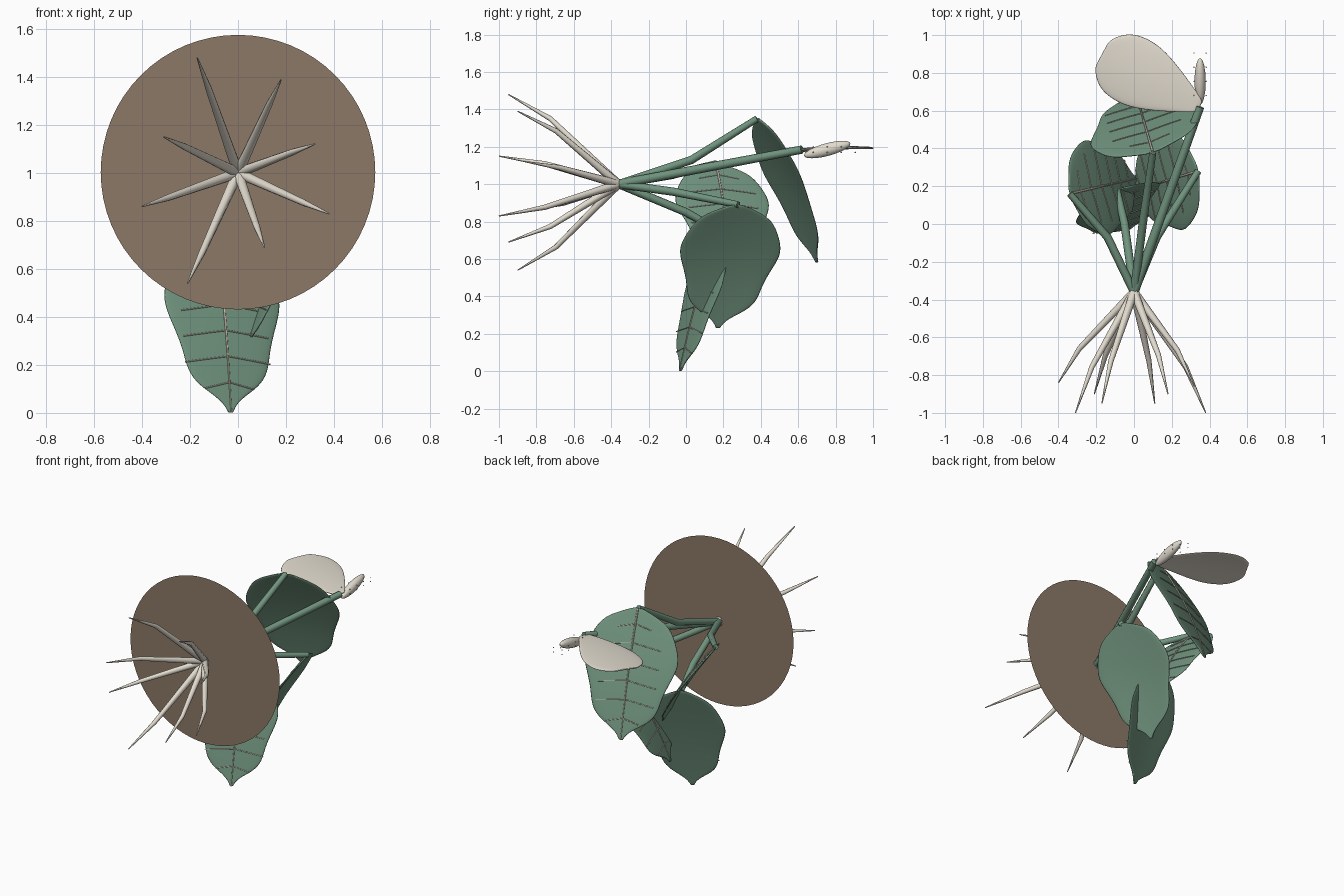
import bpy, bmesh, math
from mathutils import Vector as V

cube = bpy.data.objects.get("Cube")
if cube:
    bpy.data.objects.remove(cube)


def material(name, rgb):
    m = bpy.data.materials.new(name)
    m.use_nodes = True
    m.diffuse_color = (*rgb, 1)
    m.node_tree.nodes["Principled BSDF"].inputs["Base Color"].default_value = (*rgb, 1)
    return m


GREEN = material("leaf green", (0.165, 0.295, 0.21))
CREAM = material("cream", (0.76, 0.71, 0.62))
VEIN = material("vein tan", (0.56, 0.50, 0.42))
SOIL = material("soil brown", (0.26, 0.19, 0.135))
CROWN = V((0, -0.36, 1.0))


def add(name, data, mat):
    ob = bpy.data.objects.new(name, data)
    bpy.context.scene.collection.objects.link(ob)
    data.materials.append(mat)
    return ob


def tubes(name, paths, mat):
    """Each path is a list of (point, radius)."""
    cu = bpy.data.curves.new(name, "CURVE")
    cu.dimensions = "3D"
    cu.bevel_depth = 1
    cu.bevel_resolution = 2
    cu.use_fill_caps = True
    for path in paths:
        sp = cu.splines.new("POLY")
        sp.points.add(len(path) - 1)
        for p, (co, r) in zip(sp.points, path):
            p.co = (*co, 1)
            p.radius = r
    return add(name, cu, mat)


def mesh_object(name, bm, mat, smooth=True):
    bmesh.ops.recalc_face_normals(bm, faces=bm.faces)
    for f in bm.faces:
        f.smooth = smooth
    me = bpy.data.meshes.new(name)
    bm.to_mesh(me)
    bm.free()
    return add(name, me, mat)


def blade(name, base, tip, across, profile, mat, width, bow, droop):
    """Leaf-shaped sheet; returns a function giving points on its upper side."""
    base, tip = V(base), V(tip)
    m = tip - base
    w = V(across)
    w = (w - m * w.dot(m) / m.dot(m)).normalized()
    n = w.cross(m).normalized()
    if n.z < 0:
        n = -n

    def point(t, d, lift=0.0):
        return base + m * t + w * d + n * (bow * math.sin(math.pi * t) - droop * d * d + lift)

    bm = bmesh.new()
    rows = [[bm.verts.new(point(t, s * h * width)) for s in (-1, -0.6, 0, 0.6, 1)]
            for t, h in profile]
    for a, b in zip(rows, rows[1:]):
        for i in range(4):
            bm.faces.new((a[i], a[i + 1], b[i + 1], b[i]))
    ob = mesh_object(name, bm, mat)
    sol = ob.modifiers.new("thickness", "SOLIDIFY")
    sol.thickness = 0.012
    sol.offset = 0
    sub = ob.modifiers.new("round", "SUBSURF")
    sub.levels = sub.render_levels = 2
    return point


LEAF = [(0, 0.025), (0.04, 0.10), (0.10, 0.195), (0.20, 0.245), (0.33, 0.285),
        (0.42, 0.285), (0.53, 0.25), (0.65, 0.215), (0.77, 0.20), (0.85, 0.15),
        (0.91, 0.07), (0.96, 0.025), (1, 0.012)]

# Leaves: stem bend, blade base, blade tip, direction across the blade, width, bow
leaves = {
    "back": ((0.05, 0.03, 1.13), (0.10, 0.38, 1.35), (0.01, 0.70, 0.58), (0.95, 0.31, 0), 1.1, 0.03),
    "lower": ((-0.05, 0.0, 0.85), (-0.09, 0.18, 0.75), (-0.03, -0.03, 0.0), (0.93, 0.37, 0), 0.92, 0.015),
    "left": ((0.12, -0.07, 0.96), (0.34, 0.28, 0.89), (0.0, 0.17, 0.23), (-0.2, 1, 0), 0.98, 0.03),
    "right": ((-0.14, -0.07, 1.05), (-0.34, 0.16, 1.11), (0.01, 0.24, 0.54), (-0.25, 0.95, 0), 0.92, 0.03),
}
for side, (bend, base, tip, across, width, bow) in leaves.items():
    tubes(side + "_leaf_stem", [[(CROWN, 0.022), (bend, 0.022), (base, 0.018)]], GREEN)
    point = blade(side + "_leaf", base, tip, across, LEAF, GREEN, width, bow, 0.2)
    # Midrib and paired side veins
    paths = [[(point(i / 12, 0, 0.006), 0.006 - 0.003 * i / 12) for i in range(13)]]
    for k in range(6):
        t = 0.12 + 0.143 * k
        reach = 0.11 if k in (0, 5) else 0.19
        for sign in (-1, 1):
            paths.append([(point(t + 0.035 * j / 3, sign * reach * j / 3, 0.006), 0.0028)
                          for j in range(4)])
    tubes(side + "_leaf_veins", paths, VEIN)

# Flower stem and spathe
flower = V((0.35, 0.62, 1.185))
tubes("flower_stem", [[(CROWN, 0.025), (flower, 0.022)]], GREEN)
SPATHE = [(0, 0.03), (0.08, 0.06), (0.22, 0.10), (0.40, 0.15), (0.60, 0.19),
          (0.80, 0.185), (0.91, 0.15), (0.98, 0.10), (1, 0.07)]
blade("spathe", flower, (-0.17, 0.90, 1.195), (0.55, 0.83, 0.05), SPATHE, CREAM, 1, 0.008, 0.5)

# Spadix with small florets around it
bm = bmesh.new()
bmesh.ops.create_uvsphere(bm, u_segments=16, v_segments=12, radius=1)
spadix = mesh_object("spadix", bm, CREAM)
spadix.location = (0.35, 0.755, 1.185)
spadix.scale = (0.03, 0.128, 0.034)
spadix.rotation_euler.x = math.radians(15)
bm = bmesh.new()
for y in (0.68, 0.755, 0.83, 0.905):
    for dx in (-0.032, 0.032):
        for dz in (-0.015, 0.015):
            geo = bmesh.ops.create_icosphere(bm, subdivisions=1, radius=0.004)
            bmesh.ops.translate(bm, verts=geo["verts"], vec=(0.35 + dx, y, 1.185 + dz))
mesh_object("florets", bm, CREAM)

# Soil disc
bm = bmesh.new()
bmesh.ops.create_circle(bm, cap_ends=True, segments=64, radius=0.572)
disc = mesh_object("soil_disc", bm, SOIL, False)
disc.location = (0, -0.36, 1.003)
disc.rotation_euler.x = math.pi / 2

# Roots, each bent once and tapering to its tip
tips = [(-0.17, -0.95, 1.48), (0.18, -0.90, 1.39), (-0.31, -1.0, 1.15), (0.32, -0.86, 1.12),
        (-0.40, -0.84, 0.86), (0.38, -1.0, 0.83), (0.11, -0.95, 0.69), (-0.21, -0.90, 0.54)]
paths = []
for tip in tips:
    d = V(tip) - CROWN
    bend = CROWN + V((d.x * 0.72, d.y * 0.62, d.z * 0.73))
    paths.append([(CROWN, 0.023), (bend, 0.014), (tip, 0.003)])
tubes("roots", paths, CREAM)
